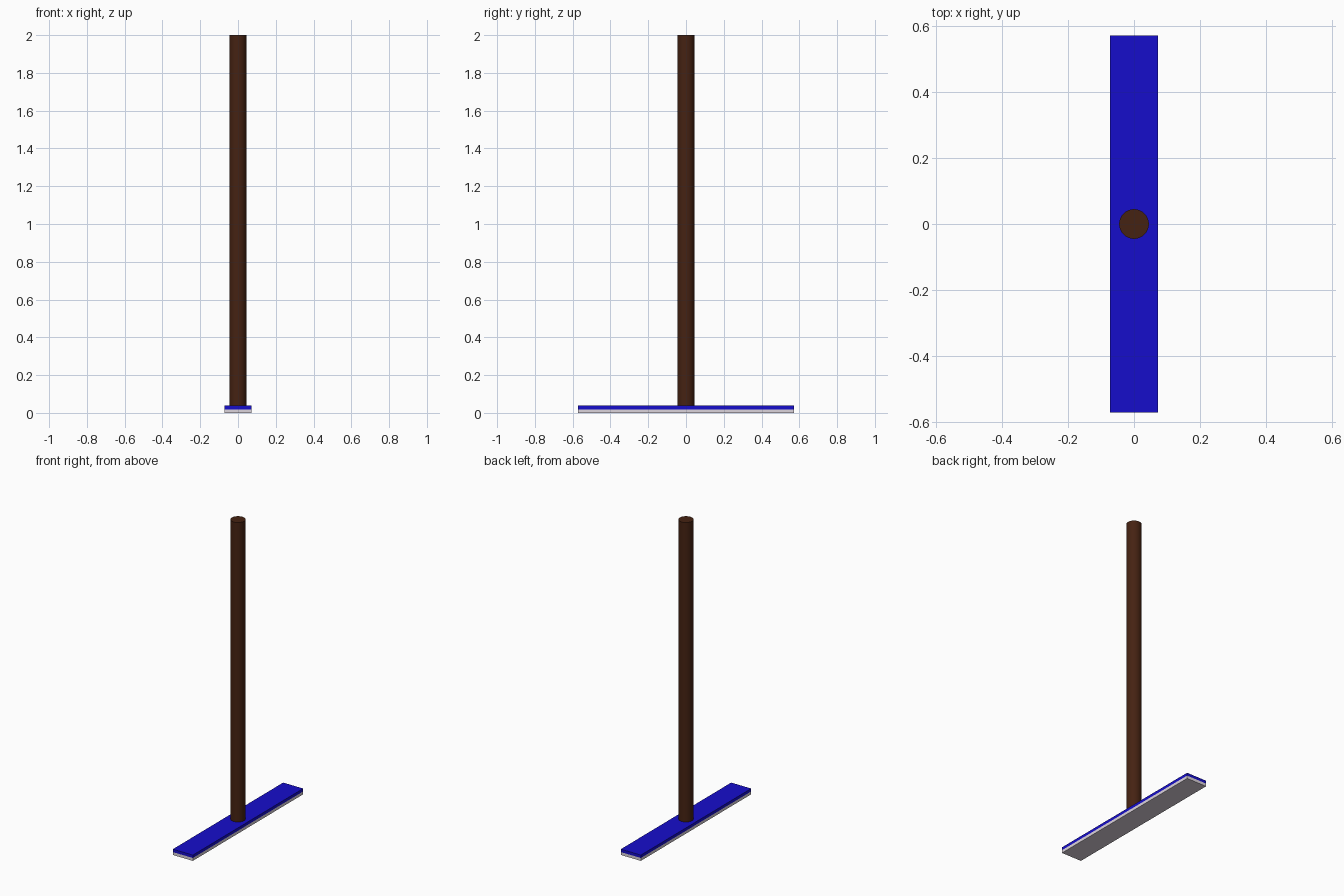
import bpy

if "Cube" in bpy.data.objects:
    bpy.data.objects.remove(bpy.data.objects["Cube"])

HALF_X, HALF_Y = 0.0725, 0.571


def material(name, rgb):
    m = bpy.data.materials.new(name)
    m.diffuse_color = (*rgb, 1)
    m.use_nodes = True
    m.node_tree.nodes["Principled BSDF"].inputs["Base Color"].default_value = m.diffuse_color
    return m


def slab(name, z0, z1, mat):
    """Flat board spanning the mop head between two heights."""
    bpy.ops.mesh.primitive_cube_add(size=1, location=(0, 0, (z0 + z1) / 2))
    ob = bpy.context.object
    ob.name = name
    ob.scale = (2 * HALF_X, 2 * HALF_Y, z1 - z0)
    bpy.ops.object.transform_apply(location=False, rotation=False, scale=True)
    ob.data.materials.append(mat)
    return ob


# Pale cleaning pad with the blue head plate on top
slab("pad", 0.0, 0.019, material("pad_pale", (0.72, 0.66, 0.72)))
slab("head_plate", 0.019, 0.038, material("plate_blue", (0.008, 0.004, 0.6)))

# Round wooden handle
z0, z1 = 0.038, 2.0
bpy.ops.mesh.primitive_cylinder_add(vertices=32, radius=0.045, depth=z1 - z0,
                                    location=(0, 0, (z0 + z1) / 2))
handle = bpy.context.object
handle.name = "handle"
handle.data.materials.append(material("handle_brown", (0.06, 0.016, 0.006)))
bpy.ops.object.shade_smooth_by_angle()
